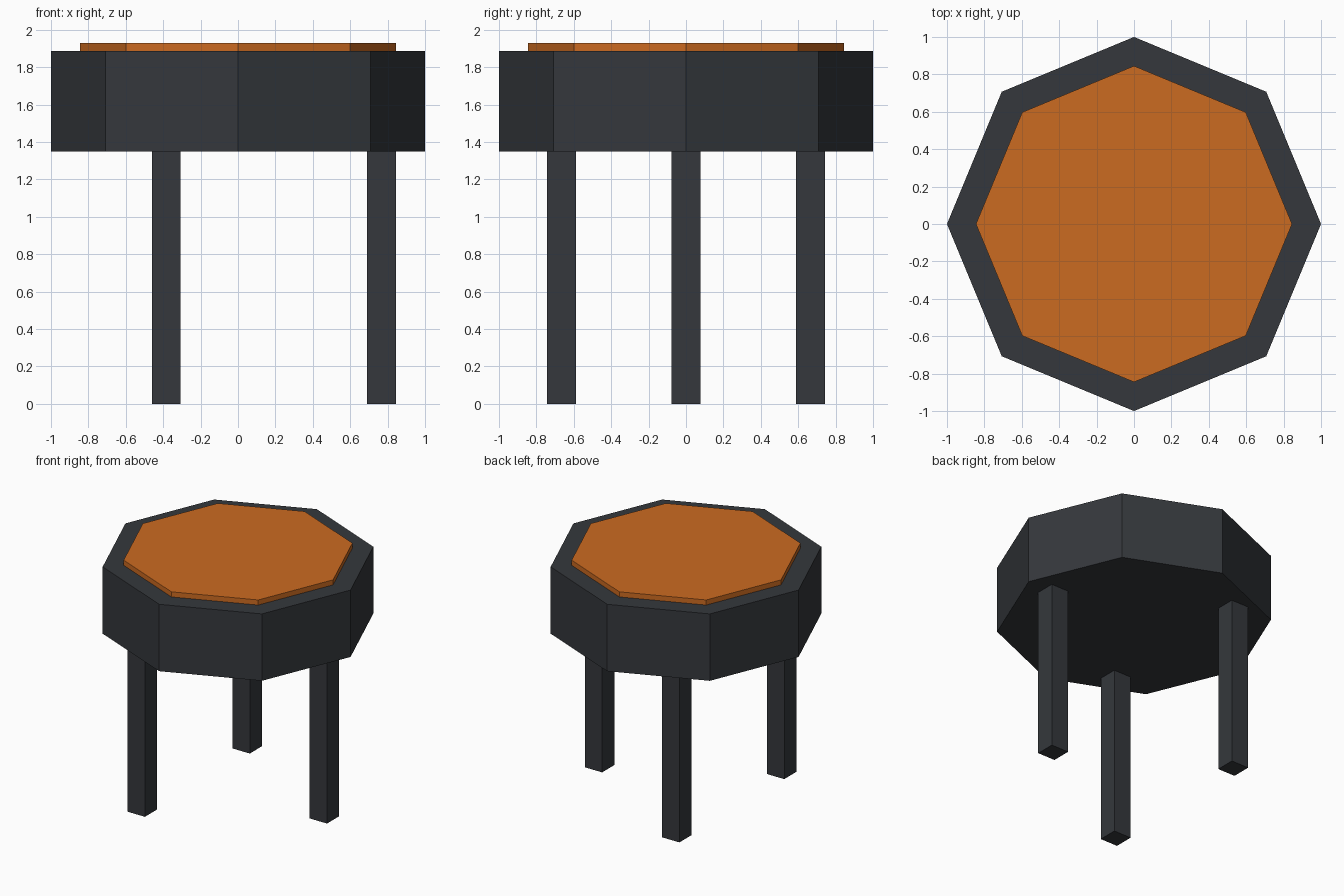
import bpy
from math import cos, sin, radians

if "Cube" in bpy.data.objects:
    bpy.data.objects.remove(bpy.data.objects["Cube"])


def material(name, color):
    mat = bpy.data.materials.new(name)
    mat.diffuse_color = (*color, 1)
    mat.use_nodes = True
    mat.node_tree.nodes["Principled BSDF"].inputs["Base Color"].default_value = mat.diffuse_color
    return mat


dark = material("dark_grey", (0.035, 0.039, 0.045))
orange = material("orange", (0.60, 0.145, 0.015))


def finish(name, mat):
    obj = bpy.context.object
    obj.name = name
    obj.data.materials.append(mat)
    return obj


def octagon(name, radius, z0, z1, mat):
    # Eight-sided slab with corners on the x and y axes
    bpy.ops.mesh.primitive_cylinder_add(
        vertices=8, radius=radius, depth=z1 - z0, location=(0, 0, (z0 + z1) / 2))
    return finish(name, mat)


# Seat body and raised cushion
octagon("seat_body", 1.0, 1.35, 1.887, dark)
octagon("seat_cushion", 0.845, 1.887, 1.928, orange)

# Three square legs on a circle, all aligned with the axes
LEG_WIDTH, LEG_HEIGHT, LEG_CIRCLE = 0.154, 1.35, 0.768
for name, angle in (("right_leg", 0), ("back_left_leg", 120), ("front_left_leg", 240)):
    a = radians(angle)
    bpy.ops.mesh.primitive_cube_add(
        size=1, location=(LEG_CIRCLE * cos(a), LEG_CIRCLE * sin(a), LEG_HEIGHT / 2))
    leg = finish(name, dark)
    leg.scale = (LEG_WIDTH, LEG_WIDTH, LEG_HEIGHT)
